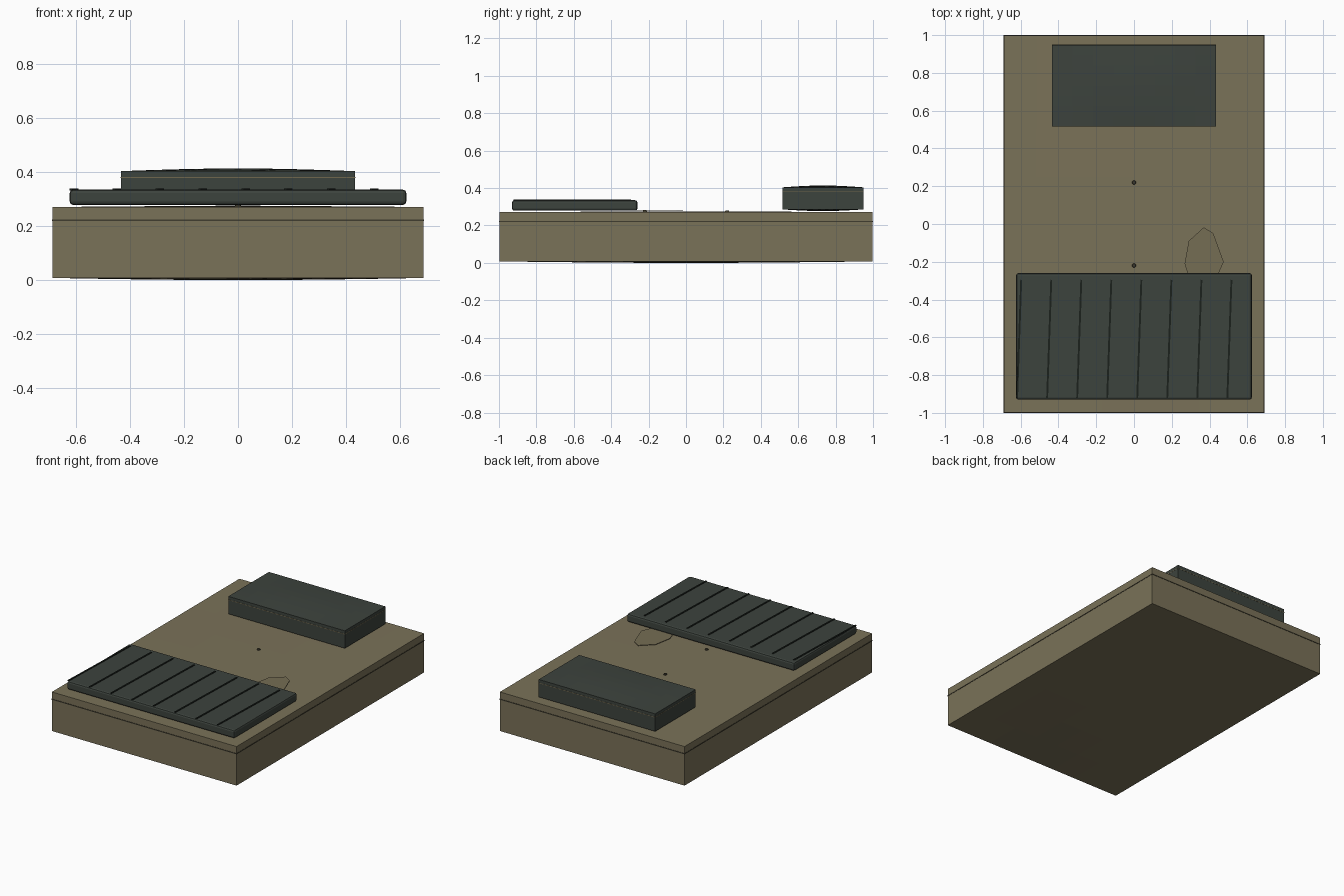
import bpy, bmesh, math

if "Cube" in bpy.data.objects:
    bpy.data.objects.remove(bpy.data.objects["Cube"])


def material(name, rgb):
    m = bpy.data.materials.new(name)
    m.diffuse_color = (*rgb, 1)
    m.use_nodes = True
    m.node_tree.nodes["Principled BSDF"].inputs["Base Color"].default_value = m.diffuse_color
    return m


TICKING = material("khaki ticking", (0.195, 0.168, 0.098))
STAIN = material("faded stain", (0.178, 0.153, 0.088))
PIPING = material("dark piping", (0.05, 0.045, 0.028))
CLOTH = material("grey green cloth", (0.046, 0.056, 0.047))
STRIPE = material("near black stripe", (0.011, 0.015, 0.012))
THREAD = material("tan thread", (0.16, 0.135, 0.075))


def finish(name, bm, mat):
    bmesh.ops.recalc_face_normals(bm, faces=bm.faces)
    me = bpy.data.meshes.new(name)
    bm.to_mesh(me)
    bm.free()
    me.materials.append(mat)
    ob = bpy.data.objects.new(name, me)
    bpy.context.collection.objects.link(ob)
    return ob


def box(name, lo, hi, mat, bevel=0.0, turn=0.0):
    bm = bmesh.new()
    bmesh.ops.create_cube(bm, size=1)
    for v in bm.verts:
        v.co = [v.co[i] * (hi[i] - lo[i]) for i in range(3)]
    if bevel:
        bmesh.ops.bevel(bm, geom=bm.edges[:], offset=bevel, segments=2,
                        profile=0.5, affect='EDGES')
    ob = finish(name, bm, mat)
    ob.location = [(lo[i] + hi[i]) / 2 for i in range(3)]
    ob.rotation_euler.z = turn
    return ob


def cushion(name, lo, hi, bulge_low, bulge_high, mat, cuts=7):
    """Box with finely cut faces whose top and bottom swell slightly."""
    bm = bmesh.new()
    bmesh.ops.create_cube(bm, size=1)
    bmesh.ops.subdivide_edges(bm, edges=bm.edges[:], cuts=cuts, use_grid_fill=True)
    for v in bm.verts:
        x, y, z = v.co
        swell = math.cos(math.pi * x) * math.cos(math.pi * y)
        v.co = [lo[i] + (v.co[i] + 0.5) * (hi[i] - lo[i]) for i in range(3)]
        if z > 0.49:
            v.co.z += bulge_high * swell
        elif z < -0.49:
            v.co.z -= bulge_low * swell
    return finish(name, bm, mat)


def band(name, lo, hi, z, height, out, mat):
    """Thin seam running round a rectangular cushion."""
    bm = bmesh.new()
    rings = []
    for d in (out, -0.004):
        for zz in (z - height / 2, z + height / 2):
            rings.append([bm.verts.new((x, y, zz)) for x, y in (
                (lo[0] - d, lo[1] - d), (hi[0] + d, lo[1] - d),
                (hi[0] + d, hi[1] + d), (lo[0] - d, hi[1] + d))])
    a, b, c, d = rings
    for p, q in ((a, b), (b, d), (d, c), (c, a)):
        for i in range(4):
            j = (i + 1) % 4
            bm.faces.new((p[i], p[j], q[j], q[i]))
    return finish(name, bm, mat)


# Mattress with side piping
m_lo, m_hi = (-0.688, -0.998, 0.008), (0.688, 0.998, 0.271)
cushion("mattress", m_lo, m_hi, 0.008, 0.004, TICKING)
band("mattress_piping", m_lo, m_hi, 0.222, 0.006, 0.002, PIPING)

# Tufting buttons along the middle
for i, y in enumerate((-0.22, 0.22)):
    bm = bmesh.new()
    bmesh.ops.create_cone(bm, cap_ends=True, segments=8, radius1=0.012,
                          radius2=0.009, depth=0.008)
    finish(f"button_{i + 1}", bm, PIPING).location = (0, y, 0.277)

# Stain plate, partly under the blanket
bm = bmesh.new()
outline = [(0.37, -0.017), (0.42, -0.05), (0.475, -0.20), (0.44, -0.28),
           (0.37, -0.33), (0.29, -0.28), (0.268, -0.21), (0.29, -0.09)]
face = bm.faces.new([bm.verts.new((x, y, 0.279)) for x, y in outline])
ext = bmesh.ops.extrude_face_region(bm, geom=[face])
for v in ext["geom"]:
    if isinstance(v, bmesh.types.BMVert):
        v.co.z += 0.003
finish("stain", bm, STAIN)

# Pillow with a stitched seam
p_lo, p_hi = (-0.434, 0.517, 0.286), (0.434, 0.948, 0.404)
cushion("pillow", p_lo, p_hi, 0.009, 0.010, CLOTH)
band("pillow_seam", p_lo, p_hi, 0.381, 0.004, 0.001, THREAD)

# Folded blanket with slanted stripes
box("blanket", (-0.624, -0.93, 0.279), (0.624, -0.26, 0.335), CLOTH, bevel=0.012)
for i in range(8):
    x = -0.608 + i * 0.159
    box(f"blanket_stripe_{i + 1}", (x - 0.005, -0.922, 0.333),
        (x + 0.005, -0.295, 0.339), STRIPE, turn=-math.radians(2))
